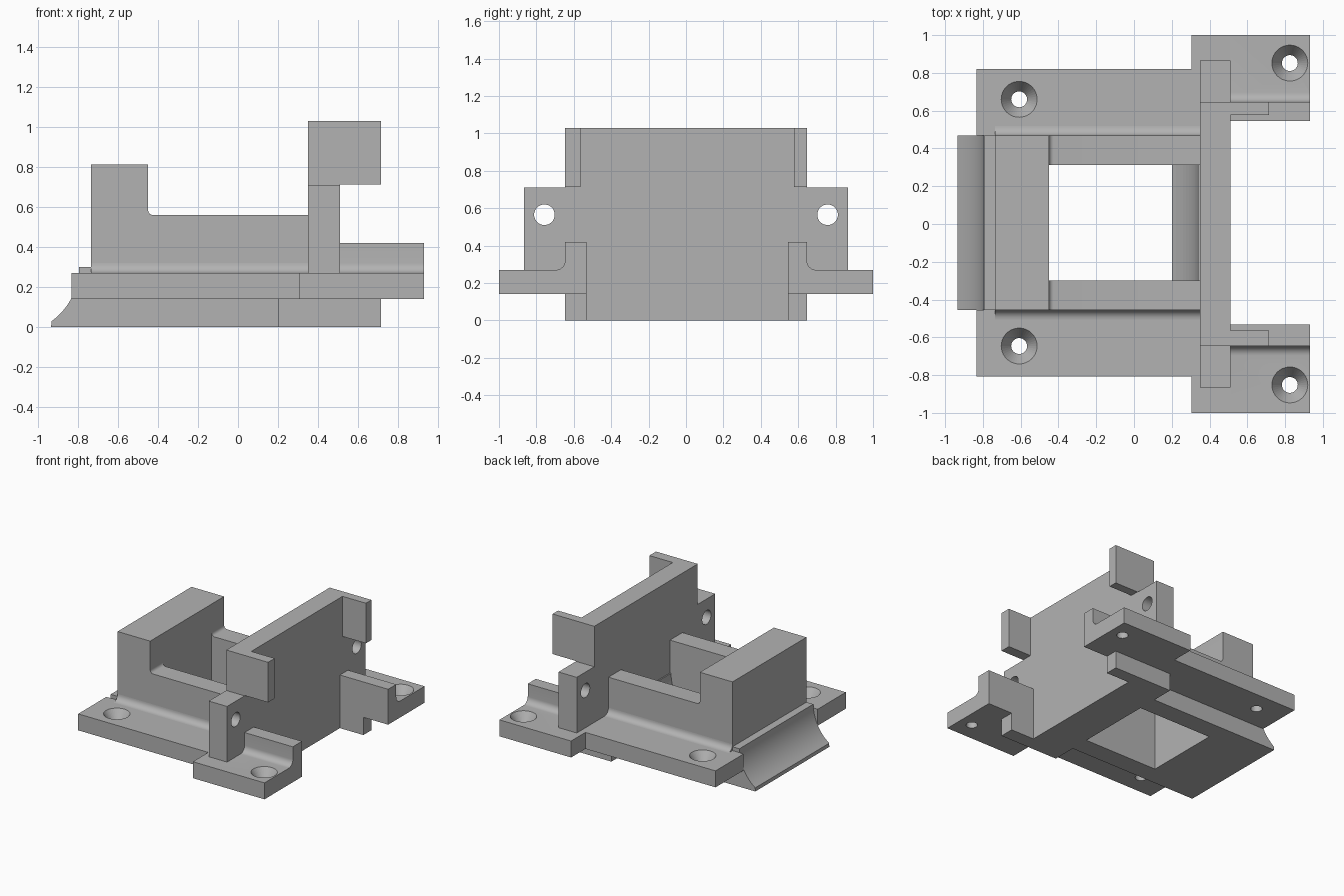
import bpy, bmesh
from math import sin, cos, pi, radians, atan2

old = bpy.data.objects.get("Cube")
if old:
    bpy.data.objects.remove(old)

grey = bpy.data.materials.new("plain grey")
grey.use_nodes = True
COLOR = (0.45, 0.45, 0.45, 1)
grey.diffuse_color = COLOR
grey.node_tree.nodes["Principled BSDF"].inputs["Base Color"].default_value = COLOR


def finish(name, bm):
    bmesh.ops.recalc_face_normals(bm, faces=bm.faces[:])
    mesh = bpy.data.meshes.new(name)
    bm.to_mesh(mesh)
    bm.free()
    mesh.materials.append(grey)
    ob = bpy.data.objects.new(name, mesh)
    bpy.context.collection.objects.link(ob)
    return ob


def prism(name, pts, axis, a, b):
    """Extrude a profile: 'x' takes (y, z) points, 'y' takes (x, z) points."""
    place = (lambda t, p: (t, p[0], p[1])) if axis == "x" else (lambda t, p: (p[0], t, p[1]))
    bm = bmesh.new()
    face = bm.faces.new([bm.verts.new(place(a, p)) for p in pts])
    ext = bmesh.ops.extrude_face_region(bm, geom=[face])
    verts = [v for v in ext["geom"] if isinstance(v, bmesh.types.BMVert)]
    bmesh.ops.translate(bm, verts=verts, vec=place(b - a, (0, 0)))
    return finish(name, bm)


def box(name, x0, x1, y0, y1, z0, z1):
    return prism(name, [(y0, z0), (y1, z0), (y1, z1), (y0, z1)], "x", x0, x1)


def arc(cx, cz, r, a0, a1, n=12):
    angles = [a0 + (a1 - a0) * i / n for i in range(n + 1)]
    return [(cx + r * cos(a), cz + r * sin(a)) for a in angles]


def lathe(name, profile, place, n=40):
    """Revolve (radius, height) points into a closed solid."""
    bm = bmesh.new()
    rings = [[bm.verts.new(place(r * cos(2 * pi * i / n), r * sin(2 * pi * i / n), h))
              for i in range(n)] for r, h in profile]
    for lo, hi in zip(rings, rings[1:]):
        for i in range(n):
            bm.faces.new((lo[i], lo[(i + 1) % n], hi[(i + 1) % n], hi[i]))
    bm.faces.new(rings[0])
    bm.faces.new(rings[-1])
    return finish(name, bm)


def cut(ob, cutter):
    cutter.hide_render = True
    cutter.hide_viewport = True
    cutter.display_type = "WIRE"
    mod = ob.modifiers.new("cut", "BOOLEAN")
    mod.operation = "DIFFERENCE"
    mod.solver = "EXACT"
    mod.object = cutter


def screw_hole(ob, x, y):
    profile = [(0.042, 0.1), (0.042, 0.19), (0.095, 0.27), (0.095, 0.3)]
    cut(ob, lathe(ob.name + "_hole_cutter", profile, lambda u, v, h: (x + u, y + v, h)))


# Concave slope from the low lip up to the ledge, used outside and in the opening
def slope(x):
    return arc(x - 0.195, 0.3, 0.335, atan2(-0.27, 0.195), 0)


OFF = 0.007           # slight sideways offset of the body
HALF, WALL, EAR = 0.462, 0.646, 0.865

# Body: end block, side rails and sloped lip in one profile
profile = [(0.35, 0), (-0.935, 0)] + slope(-0.935) + [
    (-0.735, 0.3), (-0.735, 0.813), (-0.45, 0.813)]
profile += arc(-0.425, 0.585, 0.025, pi, 1.5 * pi, 4) + [(0.35, 0.56)]
body = prism("body", profile, "y", OFF - HALF, OFF + HALF)
opening = [(-0.45, 1), (-0.45, -0.1), (0.2, -0.1)] + slope(0.2) + [(0.37, 0.3), (0.37, 1)]
cut(body, prism("opening_cutter", opening, "y", OFF - 0.306, OFF + 0.306))

# Upright wall with ears
half_wall = [(WALL, 0), (WALL, 0.27), (EAR, 0.27), (EAR, 0.71), (WALL, 0.71), (WALL, 1.03)]
wall = prism("upright_wall", half_wall + [(-y, z) for y, z in reversed(half_wall)], "x", 0.35, 0.51)

for s, side in ((1, "left"), (-1, "right")):
    edge = s * HALF + OFF
    outer = s * 0.814 + OFF
    arm_in = s * 0.538 + OFF

    # Ear hole
    cut(wall, lathe(side + "_ear_cutter", [(0.055, 0.3), (0.055, 0.6)],
                    lambda u, v, h: (h, s * 0.757 + u, 0.565 + v)))

    # Long mounting plate and the fillet against the body
    plate = box(side + "_plate", -0.833, 0.305, edge, outer, 0.14, 0.27)
    screw_hole(plate, -0.608, s * 0.653 + OFF)
    curve = [(edge + s * u, z) for u, z in arc(0.05, 0.32, 0.05, pi, 1.5 * pi, 8)]
    prism(side + "_fillet", [(edge, 0.27)] + curve, "x", -0.735, 0.35)

    # Wide foot below the wall and flange beside it
    box(side + "_foot", 0.2, 0.35, edge, s * WALL, 0, 0.14)
    box(side + "_flange", 0.305, 0.51, edge, s, 0.14, 0.27)

    # Rear arm with filleted tab
    curve = [(s * (WALL + u), z) for u, z in arc(0.05, 0.32, 0.05, 1.5 * pi, pi, 8)]
    arm = prism(side + "_arm", [(arm_in, 0.14), (s, 0.14), (s, 0.27)] + curve +
                [(s * WALL, 0.42), (arm_in, 0.42)], "x", 0.51, 0.932)
    screw_hole(arm, 0.825, s * 0.852)
    box(side + "_arm_foot", 0.51, 0.715, arm_in, s * WALL, 0, 0.14)

    # Upper wing
    box(side + "_wing", 0.51, 0.715, s * 0.57 + OFF, s * WALL, 0.713, 1.03)

# Smooth curved faces, keep real edges sharp
bpy.ops.object.select_all(action="DESELECT")
for ob in bpy.context.scene.objects:
    if ob.type == "MESH" and not ob.hide_viewport:
        ob.select_set(True)
        bpy.context.view_layer.objects.active = ob
bpy.ops.object.shade_smooth_by_angle(angle=radians(30))
